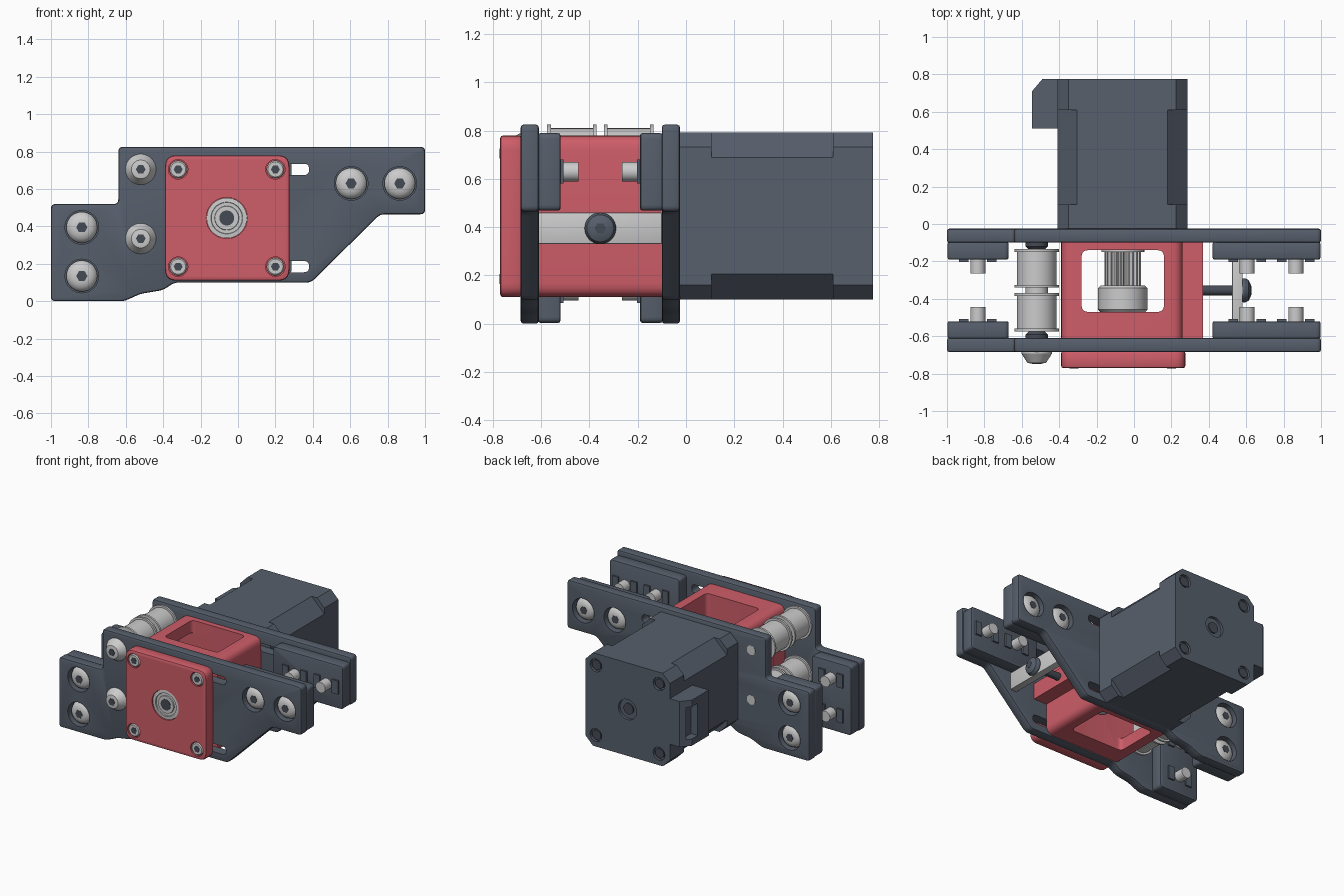
import bpy, bmesh, math
from mathutils import Vector

if "Cube" in bpy.data.objects:
    bpy.data.objects.remove(bpy.data.objects["Cube"])


def material(name, rgb):
    m = bpy.data.materials.new(name)
    m.use_nodes = True
    m.diffuse_color = (*rgb, 1)
    m.node_tree.nodes["Principled BSDF"].inputs["Base Color"].default_value = (*rgb, 1)
    return m


SLATE = material("slate", (0.095, 0.115, 0.15))
RED = material("red", (0.62, 0.11, 0.14))
SILVER = material("silver", (0.6, 0.6, 0.6))
DARK = material("dark steel", (0.06, 0.07, 0.09))

MID = -0.355               # y of the plane halfway between the plates
CX, CZ = -0.06, 0.445      # motor axis


def finish(name, bm, mat):
    bmesh.ops.recalc_face_normals(bm, faces=bm.faces[:])
    me = bpy.data.meshes.new(name)
    bm.to_mesh(me)
    bm.free()
    ob = bpy.data.objects.new(name, me)
    bpy.context.collection.objects.link(ob)
    me.materials.append(mat)
    smooth(ob)
    return ob


def smooth(ob):
    for p in ob.data.polygons:
        p.use_smooth = True
    ob.data.set_sharp_from_angle(angle=math.radians(32))


def rounded(pts, r, n=5):
    """Round each corner of a polygon; n=1 gives a chamfer."""
    out = []
    for i, p in enumerate(pts):
        p, a, b = Vector(p), Vector(pts[i - 1]), Vector(pts[(i + 1) % len(pts)])
        s, e = p + (a - p).normalized() * r, p + (b - p).normalized() * r
        for k in range(n + 1):
            t = k / n
            out.append(s * (1 - t) ** 2 + p * 2 * t * (1 - t) + e * t * t)
    return out


def rect(x0, x1, z0, z1):
    return [(x0, z0), (x1, z0), (x1, z1), (x0, z1)]


def prism(name, pts, lo, hi, mat, axis="y", bevel=0):
    """Extrude a profile along y (profile in x, z) or z (profile in x, y)."""
    bm = bmesh.new()
    place = (lambda p, h: (p[0], h, p[1])) if axis == "y" else (lambda p, h: (p[0], p[1], h))
    face = bm.faces.new([bm.verts.new(place(p, lo)) for p in pts])
    new = bmesh.ops.extrude_face_region(bm, geom=[face])["geom"]
    shift = Vector(place((0, 0), hi - lo))
    bmesh.ops.translate(bm, vec=shift, verts=[v for v in new if isinstance(v, bmesh.types.BMVert)])
    if bevel:
        bm.normal_update()
        rim = [e for f in bm.faces if len(f.verts) == len(pts) and len(pts) != 4 for e in f.edges]
        if not rim:
            rim = bm.edges[:]
        bmesh.ops.bevel(bm, geom=list(set(rim)), offset=bevel, segments=2, profile=0.5, affect="EDGES")
    return finish(name, bm, mat)


def box(name, x, y, z, mat, bevel=0):
    return prism(name, rect(*x, *z), *y, mat, bevel=bevel)


def lathe(name, profile, base, direction, mat, sides=32):
    """Turn (radius, height) pairs about a line from base along direction."""
    bm = bmesh.new()
    q = Vector(direction).to_track_quat("Z", "Y")
    rings = []
    for r, h in profile:
        rings.append([bm.verts.new(Vector(base) + q @ Vector(
            (r * math.cos(2 * math.pi * k / sides), r * math.sin(2 * math.pi * k / sides), h)))
            for k in range(sides)])
    for a, b in zip(rings, rings[1:]):
        for k in range(sides):
            j = (k + 1) % sides
            bm.faces.new((a[k], a[j], b[j], b[k]))
    bm.faces.new(rings[0])
    bm.faces.new(rings[-1])
    return finish(name, bm, mat)


def rod(name, r, base, direction, length, mat, sides=32):
    return lathe(name, [(r, 0), (r, length)], base, direction, mat, sides)


def cut(ob, cutters):
    for c in cutters:
        c.hide_render = True
        m = ob.modifiers.new("cut", "BOOLEAN")
        m.operation, m.object, m.solver = "DIFFERENCE", c, "EXACT"
        bpy.context.view_layer.objects.active = ob
        bpy.ops.object.modifier_apply(modifier=m.name)
        bpy.data.objects.remove(c)
    smooth(ob)


# Side plates with thick pads, button-head bolts and their inner ends
OUTLINE = [(-1, 0), (-0.61, 0), (-0.52, 0.04), (-0.40, 0.06), (-0.34, 0.1), (0.39, 0.1),
           (0.76, 0.465), (1, 0.465), (1, 0.825), (-0.64, 0.825), (-0.64, 0.52), (-1, 0.52)]
BOLTS = [(-0.835, 0.395), (-0.835, 0.135), (0.605, 0.63), (0.865, 0.63)]
CORNERS = [(CX + i * 0.26, CZ + j * 0.26) for i in (-1, 1) for j in (-1, 1)]
IDLERS = [(-0.52, 0.705), (-0.52, 0.335)]
DOME = [(0.08, 0), (0.083, 0.015), (0.075, 0.032), (0.058, 0.045), (0.036, 0.052)]

for side, s in (("front", -1), ("back", 1)):
    def span(a, b):
        return sorted((MID + s * a, MID + s * b))
    plate = prism(side + "_plate", rounded(OUTLINE, 0.025, 4), *span(0.255, 0.33), SLATE, bevel=0.012)
    holes = [rod("bore_cutter", 0.09, (x, MID + s * 0.275, z), (0, s, 0), 0.1, SLATE) for x, z in BOLTS]
    holes += [prism("slot_cutter", rounded(rect(0.1, 0.38, z - 0.03, z + 0.03), 0.028),
                    *span(0.2, 0.4), SLATE) for z in (0.705, 0.185)]
    cut(plate, holes)
    for end, r in (("right", rect(-0.997, -0.67, 0.003, 0.517)), ("left", rect(0.42, 0.997, 0.468, 0.79))):
        prism(f"{side}_{end}_pad", rounded(r, 0.025, 4), *span(0.165, 0.258), SLATE, bevel=0.01)
    for x, z in BOLTS:
        lathe(side + "_bolt_head", DOME, (x, MID + s * 0.274, z), (0, s, 0), SILVER)
        rod(side + "_bolt_socket", 0.03, (x, MID + s * 0.323, z), (0, s, 0), 0.005, DARK, 6)
        rod(side + "_bolt_end", 0.04, (x, MID + s * 0.17, z), (0, -s, 0), 0.08, SILVER)
        for dx in (-0.075, 0.075):
            w = 0.025
            box(side + "_locating_tab", (x + dx - w, x + dx + w), span(0.152, 0.17),
                (z - 0.05, z + 0.05), SLATE)
    # Spacers beside the idlers
    for x, z in IDLERS:
        lathe(side + "_idler_spacer", [(0.06, 0), (0.06, 0.02), (0.045, 0.035)],
              (x, MID + s * 0.256, z), (0, -s, 0), DARK)

# Idler pulleys, two on each axle, with axle screws
for x, z in IDLERS:
    rod("idler_axle", 0.035, (x, -0.7, z), (0, 1, 0), 0.677, SILVER)
    for s in (-1, 1):
        lathe("idler_pulley", [(0.06, 0), (0.06, 0.015), (0.12, 0.015), (0.12, 0.03), (0.105, 0.03),
                               (0.105, 0.205), (0.12, 0.205), (0.12, 0.22), (0.06, 0.22)],
              (x, MID, z), (0, s, 0), SILVER, 40)
    lathe("idler_screw_washer", [(0.082, 0), (0.082, 0.012), (0.05, 0.062), (0.035, 0.065)],
          (x, -0.68, z), (0, -1, 0), SILVER)
    rod("idler_screw_socket", 0.026, (x, -0.743, z), (0, -1, 0), 0.006, DARK, 6)

# Red carrier block between the plates, with the belt window and tension boss
carrier = prism("carrier_block", rounded(rect(-0.39, 0.26, 0.11, 0.78), 0.06), -0.61, -0.1, RED)
window = prism("window_cutter", rounded(rect(-0.28, 0.16, -0.47, -0.14), 0.035), 0, 1, RED, axis="z")
belt_gap = box("belt_gap_cutter", (-0.5, -0.2), (-0.47, -0.14), (0.2, 0.69), RED)
cut(carrier, [window, belt_gap])
box("tension_boss", (0.25, 0.37), (-0.61, -0.1), (0.335, 0.455), RED)

# Red front cover with recessed screws and bearing
cover = prism("front_cover", rounded(rect(-0.39, 0.275, 0.11, 0.78), 0.06), -0.77, -0.68, RED, bevel=0.012)
cut(cover, [rod("cover_cutter", r, (x, -0.8, z), (0, 1, 0), 0.06, RED)
            for x, z, r in [(*c, 0.052) for c in CORNERS] + [(CX, CZ, 0.11)]])
for x, z in CORNERS:
    lathe("cover_screw", [(0.047, 0), (0.047, 0.025), (0.04, 0.031)], (x, -0.739, z), (0, -1, 0), SILVER)
    rod("cover_screw_socket", 0.024, (x, -0.768, z), (0, -1, 0), 0.004, DARK, 6)
lathe("front_bearing", [(0.108, 0), (0.108, 0.024), (0.085, 0.026), (0.083, 0.018), (0.065, 0.018),
                        (0.063, 0.026), (0.04, 0.026)], (CX, -0.739, CZ), (0, -1, 0), SILVER, 40)

# Motor shaft and toothed drive pulley
rod("motor_shaft", 0.04, (CX, -0.768, CZ), (0, 1, 0), 0.78, DARK)
TEETH = 20
teeth = []
for k in range(TEETH * 4):
    r, a = (0.098 if k % 4 < 2 else 0.082), 2 * math.pi * k / (TEETH * 4)
    teeth.append((CX + r * math.cos(a), CZ + r * math.sin(a)))
prism("drive_pulley_teeth", teeth, -0.335, -0.15, SILVER)
rod("drive_pulley_flange", 0.115, (CX, -0.15, CZ), (0, 1, 0), 0.012, SILVER)
lathe("drive_pulley_hub", [(0.12, 0), (0.132, 0.012), (0.132, 0.128), (0.12, 0.14)],
      (CX, -0.47, CZ), (0, 1, 0), SILVER, 40)

# Motor: end caps with small chamfers and a core with large ones
body = rect(-0.41, 0.285, 0.1, 0.793)
for name, c, y0, y1 in (("motor_front_cap", 0.06, -0.025, 0.105), ("motor_core", 0.105, 0.105, 0.61),
                        ("motor_rear_cap", 0.06, 0.61, 0.775)):
    part = prism(name, rounded(body, c, 1), y0, y1, SLATE)
cut(part, [rod("rear_cutter", r, (x, 0.755, z), (0, 1, 0), 0.1, SLATE)
           for x, z, r in [(*c, 0.048) for c in CORNERS] + [(CX, CZ, 0.075)]])
for x, z in CORNERS:
    rod("motor_screw", 0.036, (x, 0.754, z), (0, 1, 0), 0.015, DARK, 16)
rod("motor_rear_shaft", 0.04, (CX, 0.754, CZ), (0, 1, 0), 0.01, DARK)

# Motor plug socket on the side
plug = prism("plug_socket", [(-0.4, 0.51), (-0.4, 0.775), (-0.49, 0.775), (-0.545, 0.71), (-0.545, 0.51)],
             0.28, 0.62, SLATE, axis="z")
cut(plug, [box("plug_cutter", (-0.6, -0.49), (0.64, 0.74), (0.33, 0.57), SLATE)])

# Tension bar and its screw
box("tension_bar", (0.525, 0.58), (-0.61, -0.1), (0.33, 0.46), SILVER, bevel=0.004)
rod("tension_screw", 0.027, (0.3, MID, 0.395), (1, 0, 0), 0.28, DARK, 24)
lathe("tension_screw_head", [(0.063, 0), (0.065, 0.012), (0.056, 0.032), (0.028, 0.046)],
      (0.58, MID, 0.395), (1, 0, 0), SLATE)
rod("tension_screw_socket", 0.024, (0.624, MID, 0.395), (1, 0, 0), 0.004, DARK, 6)
